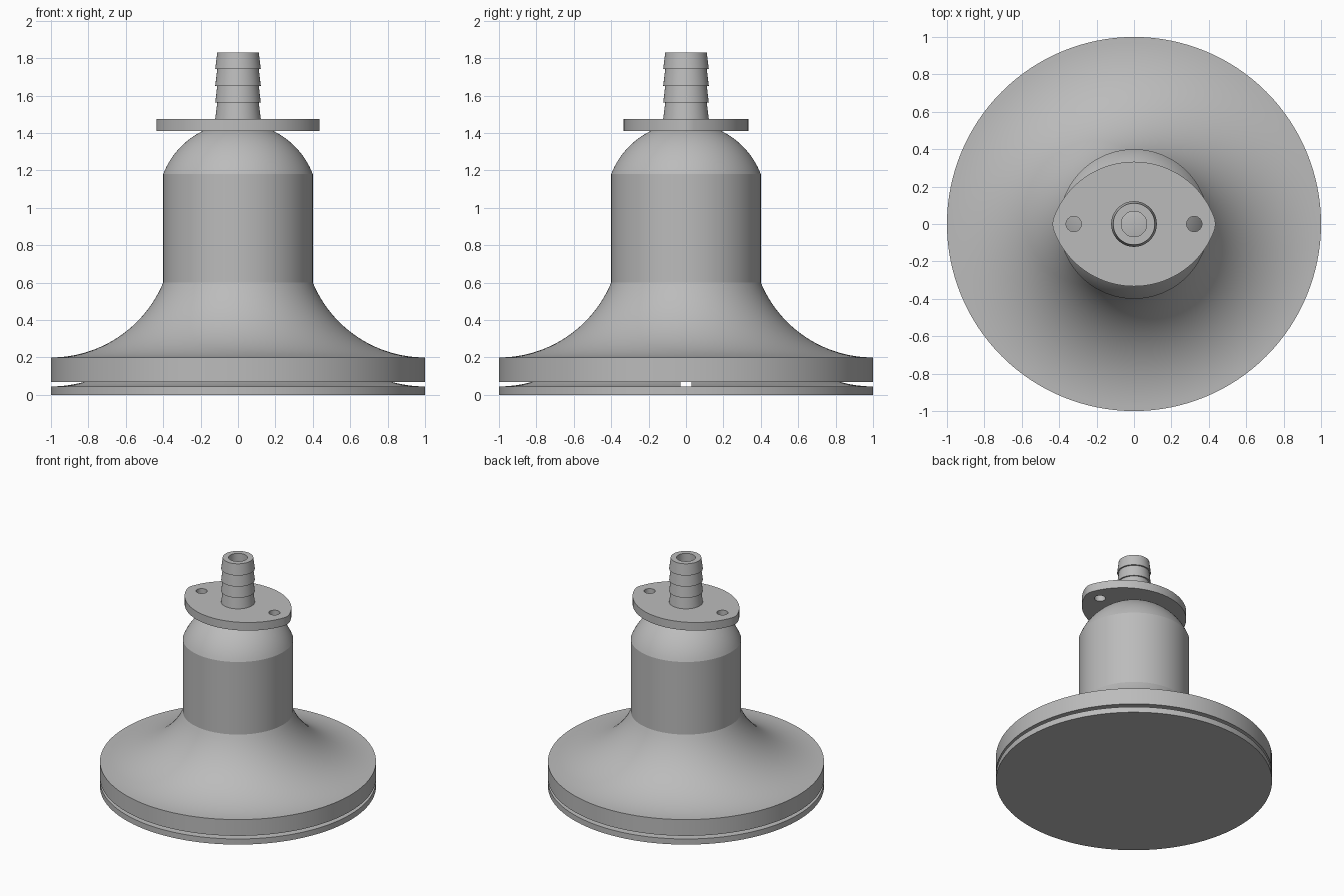
import bpy, bmesh
from math import sin, cos, pi, atan2, sqrt

cube = bpy.data.objects.get("Cube")
if cube:
    bpy.data.objects.remove(cube)

grey = bpy.data.materials.new("plain_grey")
grey.use_nodes = True
GREY = (0.5, 0.5, 0.5, 1)
grey.diffuse_color = GREY
grey.node_tree.nodes["Principled BSDF"].inputs["Base Color"].default_value = GREY


def arc(cx, cy, r, a0, a1, n):
    """Points on a circle from angle a0 to a1."""
    return [(cx + r * cos(a0 + (a1 - a0) * i / n),
             cy + r * sin(a0 + (a1 - a0) * i / n)) for i in range(n + 1)]


def activate(ob):
    bpy.ops.object.select_all(action='DESELECT')
    ob.select_set(True)
    bpy.context.view_layer.objects.active = ob


def finish(ob, angle):
    activate(ob)
    bpy.ops.object.shade_smooth_by_angle(angle=angle)


def lathe(name, profile, closed=False, steps=128):
    """Spin an (r, z) profile around the z axis."""
    bm = bmesh.new()
    verts = [bm.verts.new((r, 0, z)) for r, z in profile]
    edges = [bm.edges.new(p) for p in zip(verts, verts[1:])]
    if closed:
        edges.append(bm.edges.new((verts[-1], verts[0])))
    bmesh.ops.spin(bm, geom=verts + edges, cent=(0, 0, 0), axis=(0, 0, 1),
                   angle=2 * pi, steps=steps, use_duplicate=False)
    bmesh.ops.remove_doubles(bm, verts=bm.verts, dist=1e-5)
    bmesh.ops.recalc_face_normals(bm, faces=bm.faces)
    me = bpy.data.meshes.new(name)
    bm.to_mesh(me)
    bm.free()
    me.materials.append(grey)
    ob = bpy.data.objects.new(name, me)
    bpy.context.collection.objects.link(ob)
    return ob


# Bell body: base lip, rim slot, flared skirt, neck and dome
lip = arc(1, 0.70, 0.655, -pi / 2, -pi / 2 - 0.27, 6)
flare = arc(1, 0.85, 0.65, -pi / 2, atan2(-0.25, -0.6), 24)
dome = arc(0, 1.026, 0.4286, atan2(0.154, 0.4), pi / 2, 24)
profile = [(0, 0), (1, 0)] + lip + [(lip[-1][0], 0.07), (1, 0.07)] + flare + dome
profile[-1] = (0, profile[-1][1])
body = lathe("bell_body", profile)

# Narrow channel running side to side through the base
bpy.ops.mesh.primitive_cube_add(size=1, location=(0, 0, 0.0578))
cutter = bpy.context.object
cutter.name = "channel_cutter"
cutter.scale = (2.2, 0.06, 0.0236)
cutter.hide_render = True
cut = body.modifiers.new("channel", 'BOOLEAN')
cut.operation = 'DIFFERENCE'
cut.solver = 'EXACT'
cut.object = cutter
activate(body)
bpy.ops.object.modifier_apply(modifier=cut.name)
bpy.data.objects.remove(cutter)
finish(body, 0.35)

# Flange plate: two wide arcs joined by small end arcs, with holes
HOLE_X, END_R, DROP = 0.322, 0.113, 0.1257
a = atan2(DROP, HOLE_X)
wide = sqrt(HOLE_X ** 2 + DROP ** 2) + END_R
outline = []
for s in (1, -1):
    half = (arc(HOLE_X, 0, END_R, -a, a, 8)[:-1]
            + arc(0, -DROP, wide, a, pi - a, 40)[:-1])
    outline += [(s * x, s * y) for x, y in half]
loops = [outline, arc(0, 0, 0.068, 0, 2 * pi, 48)[:-1]]
loops += [arc(s * HOLE_X, 0, 0.041, 0, 2 * pi, 32)[:-1] for s in (1, -1)]
curve = bpy.data.curves.new("flange_plate", 'CURVE')
curve.dimensions = '2D'
curve.fill_mode = 'BOTH'
curve.extrude = 0.0325
curve.materials.append(grey)
for pts in loops:
    spline = curve.splines.new('POLY')
    spline.points.add(len(pts) - 1)
    for p, (x, y) in zip(spline.points, pts):
        p.co = (x, y, 0, 1)
    spline.use_cyclic_u = True
plate = bpy.data.objects.new("flange_plate", curve)
plate.location.z = 1.4425
bpy.context.collection.objects.link(plate)
activate(plate)
bpy.ops.object.convert(target='MESH')
plate = bpy.context.object
bm = bmesh.new()
bm.from_mesh(plate.data)
bmesh.ops.remove_doubles(bm, verts=bm.verts, dist=1e-5)
bmesh.ops.recalc_face_normals(bm, faces=bm.faces)
bm.to_mesh(plate.data)
bm.free()
finish(plate, 0.5)

# Hollow hose barb with four tapered rings
BOTTOM, TOP, RINGS = 1.475, 1.83, 4
step = (TOP - BOTTOM) / RINGS
barb = [(0.068, BOTTOM)]
for i in range(RINGS):
    barb += [(0.122, BOTTOM + i * step), (0.111, BOTTOM + (i + 1) * step)]
barb.append((0.068, TOP))
finish(lathe("hose_barb", barb, closed=True, steps=64), 0.5)
